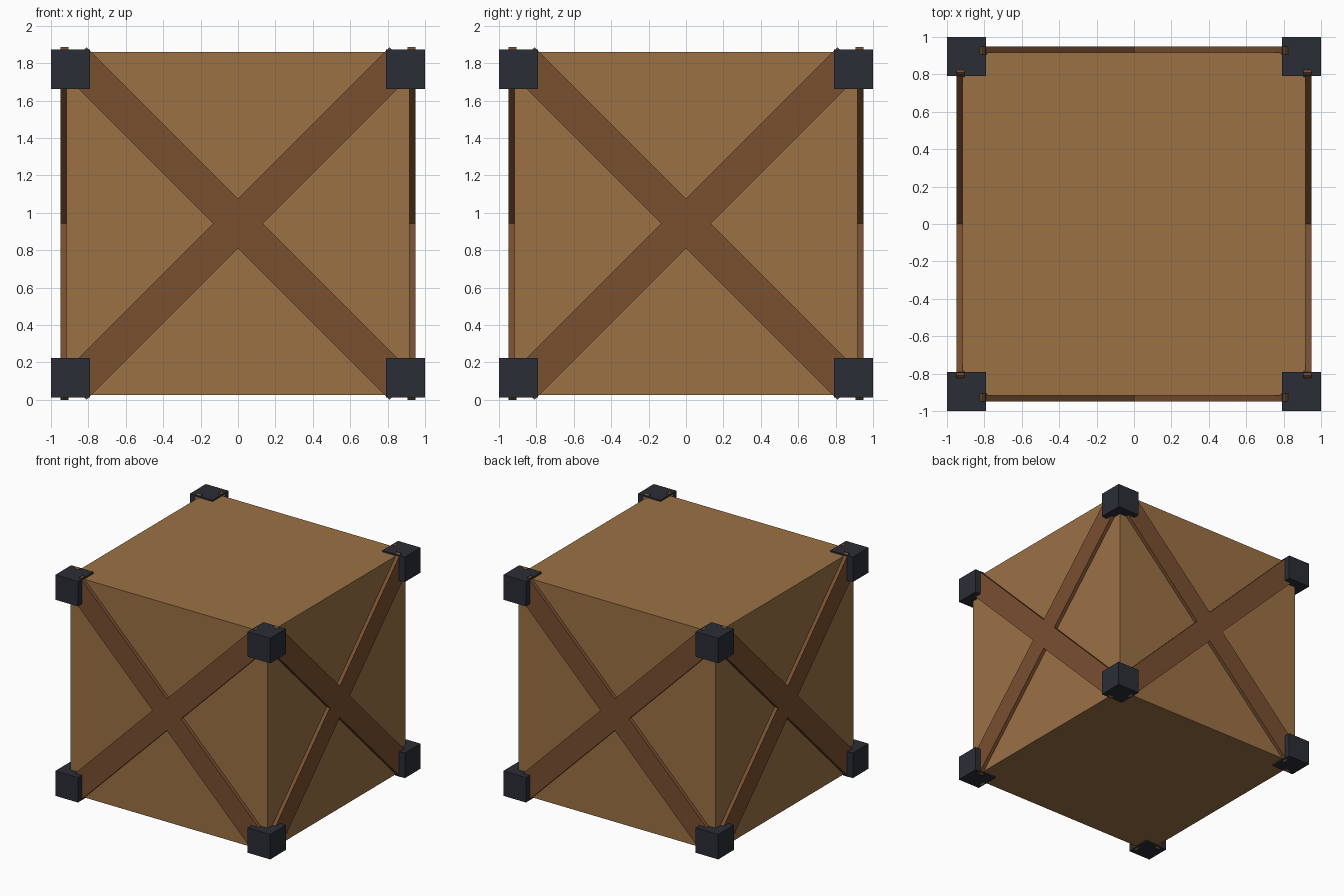
import bpy, math
from mathutils import Matrix, Vector

if "Cube" in bpy.data.objects:
    bpy.data.objects.remove(bpy.data.objects["Cube"])

MID = 0.9425  # height of the crate centre


def material(name, rgb):
    m = bpy.data.materials.new(name)
    m.diffuse_color = (*rgb, 1)
    m.use_nodes = True
    m.node_tree.nodes["Principled BSDF"].inputs["Base Color"].default_value = m.diffuse_color
    return m


def box(name, size, matrix, mat):
    bpy.ops.mesh.primitive_cube_add(size=1)
    ob = bpy.context.object
    ob.name = name
    ob.data.transform(matrix @ Matrix.Diagonal((*size, 1)))
    ob.data.materials.append(mat)
    return ob


panel = material("panel_wood", (0.33, 0.165, 0.06))
brace = material("brace_wood", (0.19, 0.08, 0.03))
metal = material("dark_metal", (0.024, 0.027, 0.037))
centre = Matrix.Translation((0, 0, MID))

# Crate body
box("crate_body", (1.836, 1.836, 1.836), centre, panel)

# Crossed diagonal braces on the four side walls
for i, side in enumerate(("front", "right", "back", "left")):
    turn = Matrix.Rotation(i * math.pi / 2, 4, 'Z')
    for label, tilt in (("rising", -1), ("falling", 1)):
        lean = Matrix.Rotation(tilt * math.pi / 4, 4, 'Y')
        box(f"{side}_brace_{label}", (2.479, 0.043, 0.187),
            centre @ turn @ Matrix.Translation((0, -0.9265, 0)) @ lean, brace)

# Metal corner blocks
for x in (-1, 1):
    for y in (-1, 1):
        for z in (-1, 1):
            name = f"{'top' if z > 0 else 'bottom'}_{'back' if y > 0 else 'front'}_{'right' if x > 0 else 'left'}_corner"
            pos = Vector((x * 0.895, y * 0.895, MID + z * 0.825))
            box(name, (0.21, 0.21, 0.21), Matrix.Translation(pos), metal)
